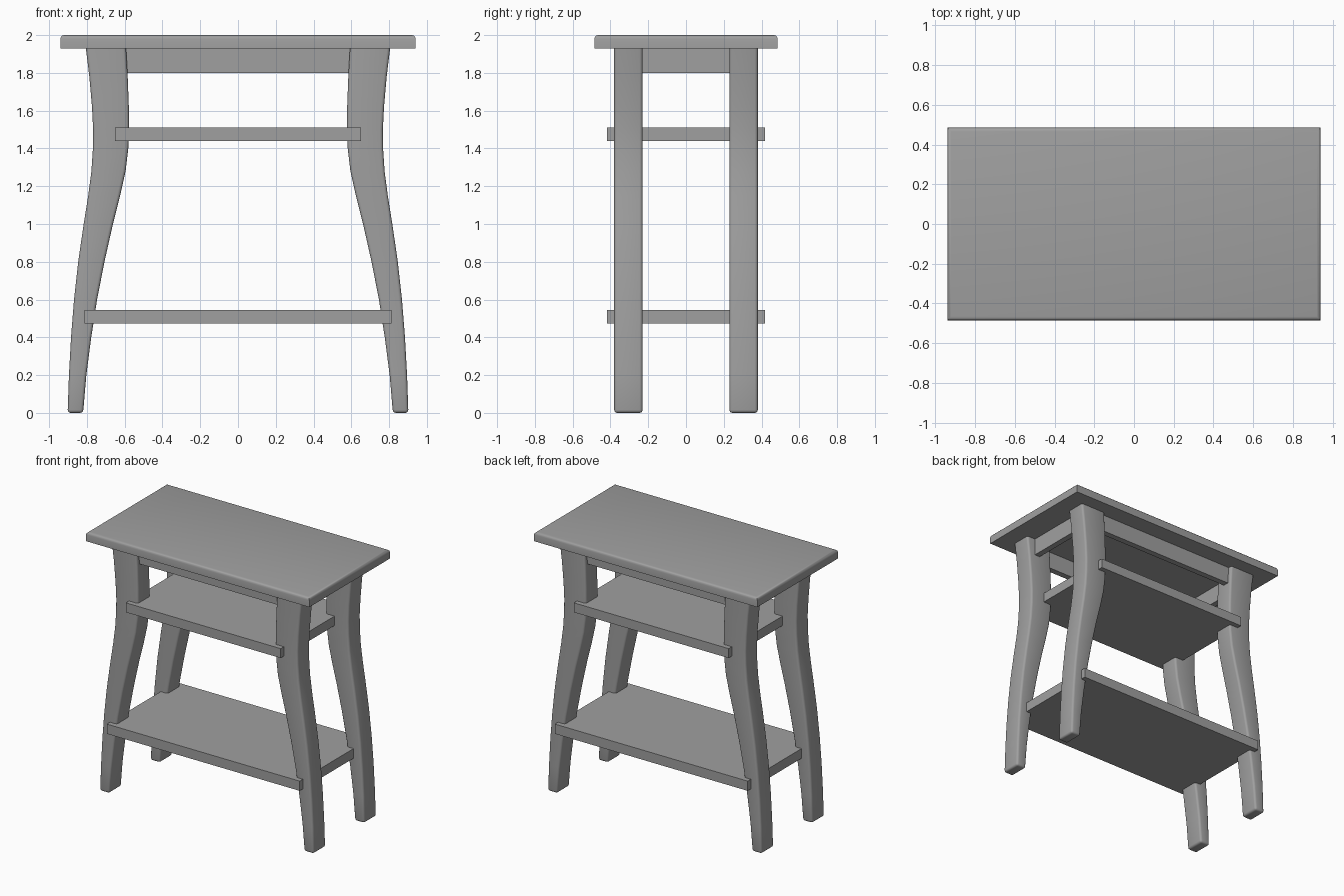
import bpy, bmesh, math

cube = bpy.data.objects.get("Cube")
if cube:
    bpy.data.objects.remove(cube, do_unlink=True)

grey = bpy.data.materials.new("plain grey")
grey.use_nodes = True
colour = (0.35, 0.35, 0.35, 1)
grey.diffuse_color = colour
grey.node_tree.nodes["Principled BSDF"].inputs["Base Color"].default_value = colour


def finish(bm, name):
    bmesh.ops.recalc_face_normals(bm, faces=bm.faces)
    mesh = bpy.data.meshes.new(name)
    bm.to_mesh(mesh)
    bm.free()
    mesh.materials.append(grey)
    obj = bpy.data.objects.new(name, mesh)
    bpy.context.collection.objects.link(obj)
    return obj


def box(name, x, y, z, top_bevel=0):
    """Box from (min, max) pairs, with optional rounding of the top rim."""
    bm = bmesh.new()
    bmesh.ops.create_cube(bm, size=1)
    for v in bm.verts:
        v.co = [r[0] if c < 0 else r[1] for c, r in zip(v.co, (x, y, z))]
    if top_bevel:
        rim = [e for e in bm.edges if all(v.co.z > z[1] - 1e-4 for v in e.verts)]
        bmesh.ops.bevel(bm, geom=rim, offset=top_bevel, segments=3,
                        profile=0.5, affect='EDGES')
    return finish(bm, name)


def smooth(obj):
    bpy.ops.object.select_all(action='DESELECT')
    obj.select_set(True)
    bpy.context.view_layer.objects.active = obj
    bpy.ops.object.shade_smooth_by_angle(angle=math.radians(40))


# Curved leg stations: height, inner x, outer x
LEG = [(0, .82, .902), (.2, .803, .895), (.4, .777, .884), (.6, .746, .868),
       (.8, .707, .846), (1.0, .662, .817), (1.15, .624, .793),
       (1.28, .595, .776), (1.4, .581, .768), (1.5, .577, .767),
       (1.62, .578, .773), (1.78, .584, .787), (1.935, .593, .806)]


def leg(name, sx, sy):
    bm = bmesh.new()
    rings = [[bm.verts.new((sx * x, sy * y, z))
              for x, y in ((a, .23), (b, .23), (b, .38), (a, .38))]
             for z, a, b in LEG]
    for low, high in zip(rings, rings[1:]):
        for i in range(4):
            j = (i + 1) % 4
            bm.faces.new((low[i], low[j], high[j], high[i]))
    bm.faces.new(rings[0])
    bm.faces.new(rings[-1])
    bmesh.ops.recalc_face_normals(bm, faces=bm.faces)
    # Round the long corners and the foot
    soft = [e for e in bm.edges if e.calc_face_angle(0) > 1
            and not all(v in rings[-1] for v in e.verts)]
    bmesh.ops.bevel(bm, geom=soft, offset=.016, segments=3,
                    profile=0.5, affect='EDGES')
    smooth(finish(bm, name))


for sx, side in ((1, "left"), (-1, "right")):
    for sy, end in ((-1, "front"), (1, "back")):
        leg(f"{end}_{side}_leg", sx, sy)

# Table top and shelves
smooth(box("table_top", (-.94, .94), (-.485, .485), (1.93, 2), .02))
box("upper_shelf", (-.652, .652), (-.418, .418), (1.44, 1.512))
box("lower_shelf", (-.812, .812), (-.418, .418), (.472, .546))

# Apron rails under the top
for s, end, side in ((-1, "front", "right"), (1, "back", "left")):
    box(f"{end}_apron", (-.66, .66), sorted((s * .305, s * .35)), (1.8, 1.93))
    box(f"{side}_apron", sorted((s * .69, s * .735)), (-.3, .3), (1.8, 1.93))
